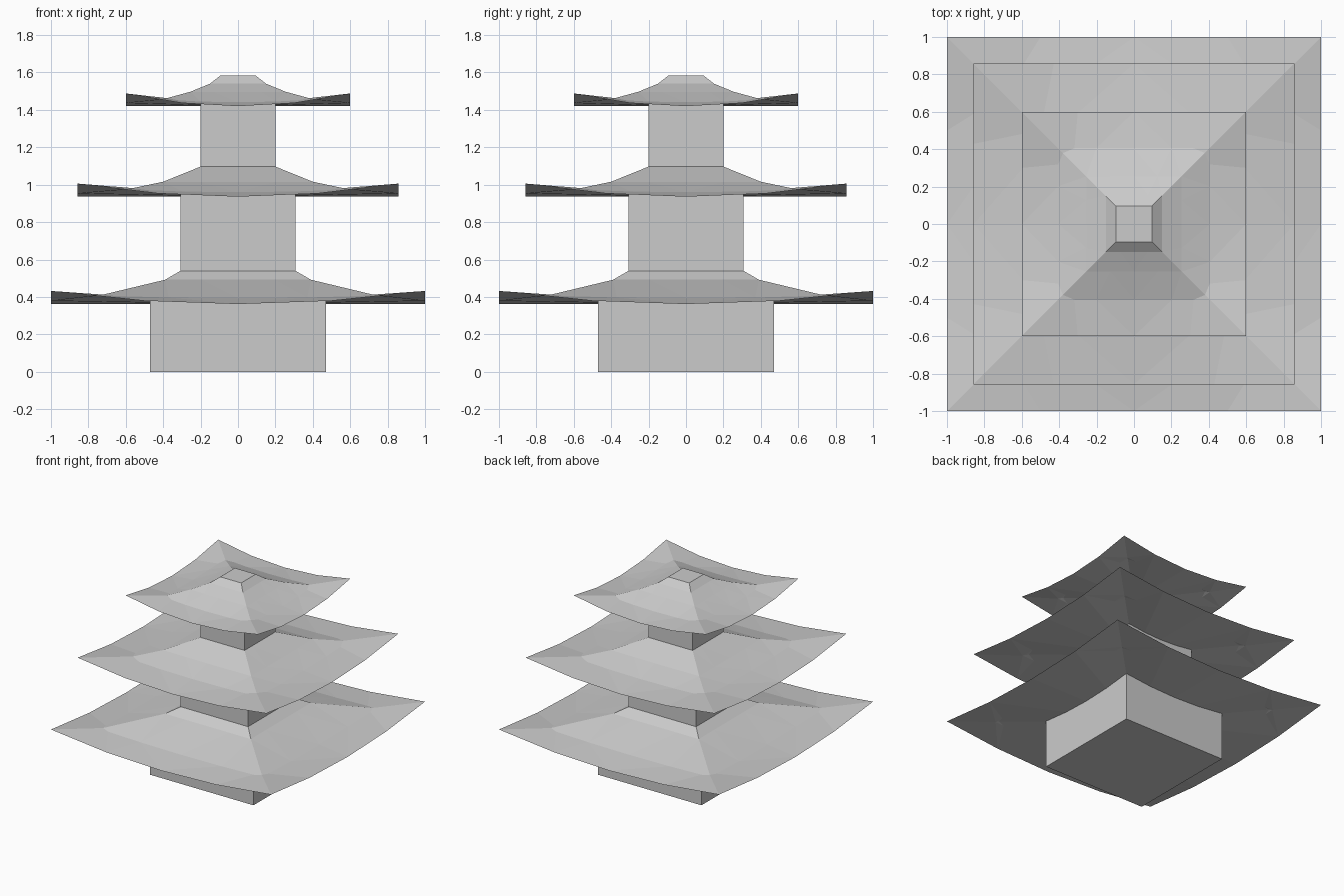
import bpy, bmesh

if "Cube" in bpy.data.objects:
    bpy.data.objects.remove(bpy.data.objects["Cube"])

SEG = 4  # segments along each roof side


def add_object(name, bm):
    bmesh.ops.recalc_face_normals(bm, faces=bm.faces)
    mesh = bpy.data.meshes.new(name)
    bm.to_mesh(mesh)
    bm.free()
    obj = bpy.data.objects.new(name, mesh)
    bpy.context.collection.objects.link(obj)
    return obj


def wall(name, half, z0, z1):
    bm = bmesh.new()
    bmesh.ops.create_cube(bm, size=1)
    for v in bm.verts:
        v.co.x *= 2 * half
        v.co.y *= 2 * half
        v.co.z = z0 if v.co.z < 0 else z1
    add_object(name, bm)


def ring(bm, r, z, lift):
    # square ring whose height rises towards its corners
    verts = []
    for side in range(4):
        for i in range(SEG):
            s = -1 + 2 * i / SEG
            x, y = s * r, -r
            for _ in range(side):
                x, y = -y, x
            verts.append(bm.verts.new((x, y, z + lift * s * s)))
    return verts


def roof(name, profile):
    # profile rows: half width, height at mid side, corner lift
    bm = bmesh.new()
    rings = [ring(bm, *p) for p in profile]
    n = 4 * SEG
    for a, b in zip(rings, rings[1:]):
        for i in range(n):
            j = (i + 1) % n
            # split each quad symmetrically about the middle of the side
            if i % SEG < SEG // 2:
                bm.faces.new((a[i], b[i], b[j]))
                bm.faces.new((a[i], b[j], a[j]))
            else:
                bm.faces.new((a[i], b[i], a[j]))
                bm.faces.new((a[j], b[i], b[j]))
    bm.faces.new(rings[0])
    # shallow underside fanned from the centre
    centre = bm.verts.new((0, 0, profile[-1][1]))
    eave = rings[-1]
    for i in range(n):
        bm.faces.new((centre, eave[(i + 1) % n], eave[i]))
    add_object(name, bm)


# Storey walls
wall("lower_wall", 0.47, 0, 0.395)
wall("middle_wall", 0.307, 0.50, 0.965)
wall("upper_wall", 0.20, 1.06, 1.445)

# Curved roofs with upturned corners
roof("lower_roof", [(0.307, 0.54, 0), (0.39, 0.492, 0),
                    (0.74, 0.393, 0.015), (1.0, 0.362, 0.07)])
roof("middle_roof", [(0.20, 1.097, 0), (0.40, 1.014, 0.002),
                     (0.595, 0.96, 0.015), (0.857, 0.936, 0.07)])
roof("upper_roof", [(0.095, 1.583, 0), (0.15, 1.54, 0), (0.255, 1.495, 0.002),
                    (0.405, 1.441, 0.015), (0.60, 1.42, 0.068)])
